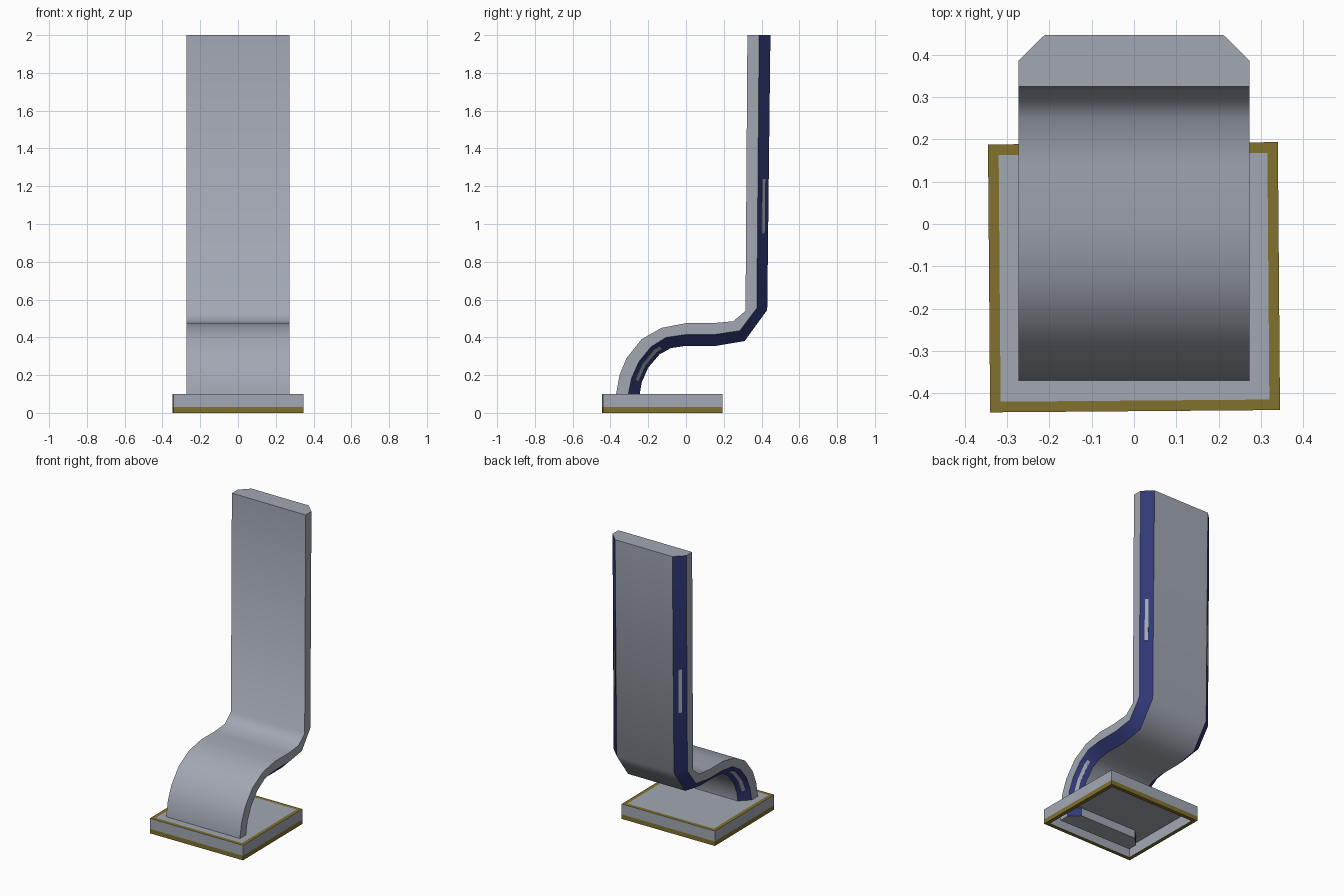
import bpy, bmesh, math
from mathutils import Vector, Matrix

if "Cube" in bpy.data.objects:
    bpy.data.objects.remove(bpy.data.objects["Cube"])


def material(name, rgb):
    m = bpy.data.materials.new(name)
    m.diffuse_color = (*rgb, 1.0)
    m.use_nodes = True
    m.node_tree.nodes["Principled BSDF"].inputs["Base Color"].default_value = m.diffuse_color
    return m


GREY = material("steel grey", (0.36, 0.39, 0.45))
BLUE = material("navy blue", (0.030, 0.040, 0.185))
GOLD = material("dark gold", (0.22, 0.165, 0.027))


def finish(bm, name, mats):
    bmesh.ops.recalc_face_normals(bm, faces=bm.faces[:])
    me = bpy.data.meshes.new(name)
    bm.to_mesh(me)
    bm.free()
    for m in mats:
        me.materials.append(m)
    ob = bpy.data.objects.new(name, me)
    bpy.context.collection.objects.link(ob)
    return ob


# Stations along the bent strap: (y, z) of front skin, chamfer start, back skin
STATIONS = [
    ((-0.37, 0.02), (-0.305, 0.02), (-0.245, 0.02)),
    ((-0.37, 0.10), (-0.305, 0.10), (-0.245, 0.10)),
    ((-0.352, 0.20), (-0.288, 0.185), (-0.235, 0.16)),
    ((-0.315, 0.29), (-0.25, 0.27), (-0.20, 0.24)),
    ((-0.235, 0.39), (-0.185, 0.35), (-0.14, 0.31)),
    ((-0.13, 0.45), (-0.105, 0.40), (-0.08, 0.343)),
    ((0.00, 0.475), (0.00, 0.415), (0.00, 0.355)),
    ((0.14, 0.475), (0.15, 0.415), (0.16, 0.355)),
    ((0.25, 0.485), (0.285, 0.435), (0.31, 0.38)),
    ((0.315, 0.54), (0.375, 0.555), (0.43, 0.545)),
    ((0.325, 2.00), (0.387, 2.00), (0.447, 2.00)),
]
WIDE, NARROW = 0.273, 0.212


# Seat and backrest: one chamfered strap, blue on the chamfers
def build_strap():
    bm = bmesh.new()
    rings = []
    for f, m, b in STATIONS:
        pts = [(-WIDE, f), (WIDE, f), (WIDE, m), (NARROW, b), (-NARROW, b), (-WIDE, m)]
        rings.append([bm.verts.new((x, *p)) for x, p in pts])
    for a, b in zip(rings, rings[1:]):
        for k in range(6):
            n = (k + 1) % 6
            face = bm.faces.new((a[k], a[n], b[n], b[k]))
            face.smooth = True
            face.material_index = 1 if k in (2, 4) else 0
            bm.edges.get((a[k], b[k])).smooth = False   # keep lengthwise edges crisp
    for ring in (rings[0], rings[-1]):
        bm.faces.new(ring)
        for k in range(6):
            bm.edges.get((ring[k], ring[(k + 1) % 6])).smooth = False
    return finish(bm, "seat_and_backrest", [GREY, BLUE])


# Point on a chamfer at station s (float) and fraction t across it
def chamfer_point(s, t, side):
    i = min(int(s), len(STATIONS) - 2)
    u = s - i

    def at(j):
        _, m, b = STATIONS[j]
        return Vector((WIDE, *m)).lerp(Vector((NARROW, *b)), t)
    p = at(i).lerp(at(i + 1), u)
    return Vector((p.x * side, p.y, p.z))


# Thin grey strips lying on the chamfers
def build_strip(name, stops, side):
    bm = bmesh.new()
    rows = [[bm.verts.new(chamfer_point(s, t, side)) for t in (0.37, 0.63)] for s in stops]
    for a, b in zip(rows, rows[1:]):
        bm.faces.new((a[0], a[1], b[1], b[0]))
    ob = finish(bm, name, [GREY])
    mod = ob.modifiers.new("thickness", 'SOLIDIFY')
    mod.thickness = 0.008
    mod.offset = 0


# Hollow base: nested rectangles from inner ceiling, round the rim, to the top
def build_base():
    bm = bmesh.new()
    hx, hy, rim = 0.343, 0.317, 0.025
    turn = Matrix.Translation((0, -0.126, 0)) @ Matrix.Rotation(0.008, 4, 'Z')
    steps = [(rim, 0.075, 0), (rim, 0.0, 0), (0, 0.0, 1), (0, 0.03, 1), (0, 0.10, 0), (rim, 0.10, 1)]
    rings = []
    for inset, z, _ in steps:
        rings.append([bm.verts.new(turn @ Vector((sx * (hx - inset), sy * (hy - inset), z)))
                      for sx, sy in ((-1, -1), (1, -1), (1, 1), (-1, 1))])
    for a, b, step in zip(rings, rings[1:], steps[1:]):
        for k in range(4):
            n = (k + 1) % 4
            bm.faces.new((a[k], a[n], b[n], b[k])).material_index = step[2]
    bm.faces.new(rings[0])
    bm.faces.new(rings[-1])
    finish(bm, "base", [GREY, GOLD])


build_strap()
build_base()
for side, label in ((1, "right"), (-1, "left")):
    build_strip("back_strip_" + label, (9.275, 9.475), side)
    build_strip("seat_strip_" + label, (2, 3, 4, 4.4), side)
